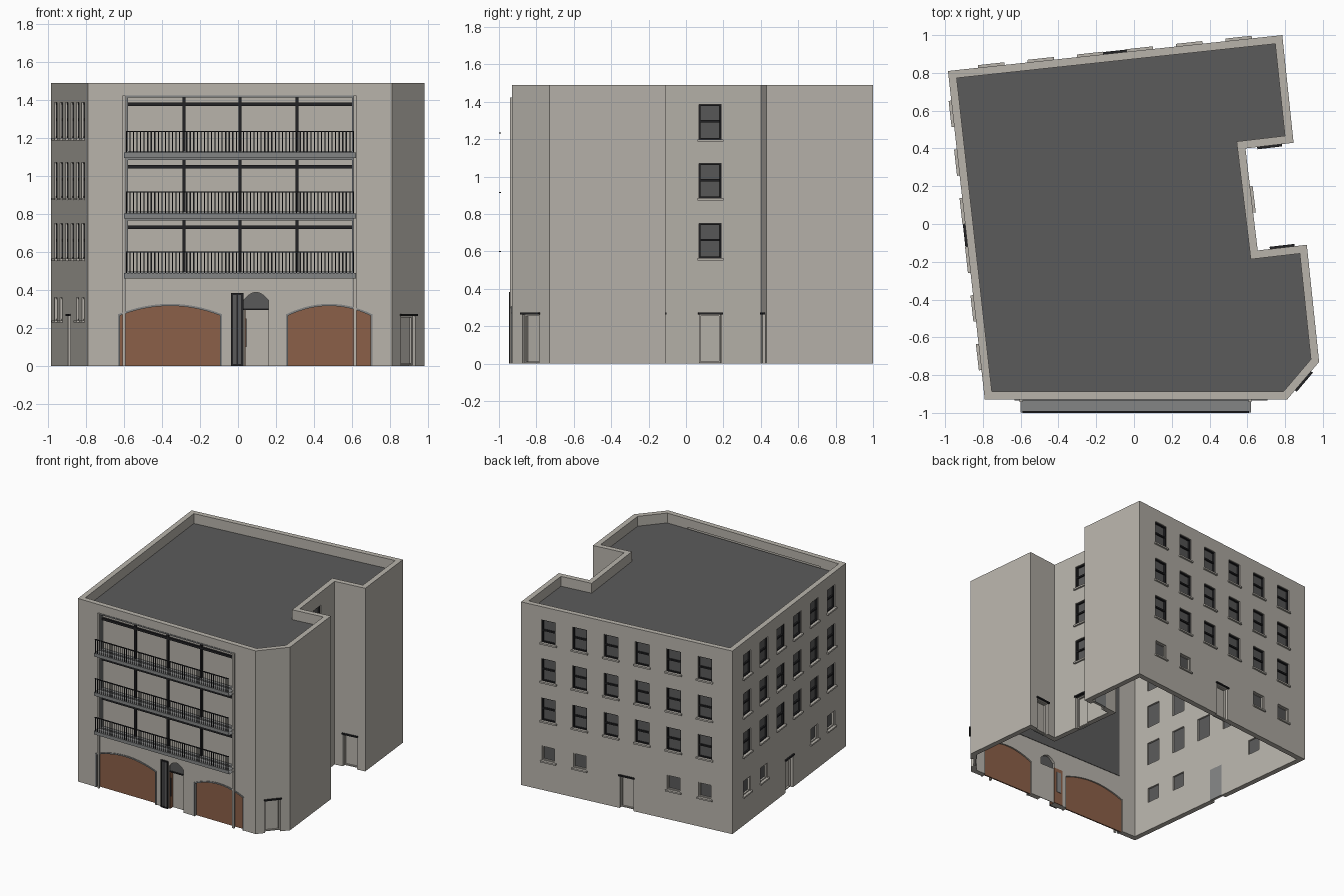
import bpy, bmesh
from mathutils import Matrix, Vector

cube = bpy.data.objects.get("Cube")
if cube:
    bpy.data.objects.remove(cube)


def material(name, r, g, b):
    m = bpy.data.materials.new(name)
    m.use_nodes = True
    m.diffuse_color = (r, g, b, 1)
    m.node_tree.nodes["Principled BSDF"].inputs["Base Color"].default_value = (r, g, b, 1)
    return m


STONE = material("stone", .48, .455, .41)
ROOF = material("roof_grey", .105, .105, .105)
GLASS = material("dark_glass", .1, .1, .1)
BLACK = material("black_metal", .016, .016, .018)
GREY = material("concrete_grey", .23, .235, .235)
BROWN = material("brown_wood", .26, .117, .065)

parts = {}


def part(name, mat):
    if name not in parts:
        parts[name] = (bmesh.new(), mat)
    return parts[name][0]


def prism(name, mat, loop, m, y0, y1):
    """Extrude an x-z outline between two depths."""
    bm = part(name, mat)
    a = [bm.verts.new(m @ Vector((x, y0, z))) for x, z in loop]
    b = [bm.verts.new(m @ Vector((x, y1, z))) for x, z in loop]
    bm.faces.new(a)
    bm.faces.new(b[::-1])
    for i in range(len(a)):
        j = (i + 1) % len(a)
        bm.faces.new((a[j], a[i], b[i], b[j]))


def box(name, mat, m, x0, x1, y0, y1, z0, z1):
    prism(name, mat, [(x0, z0), (x1, z0), (x1, z1), (x0, z1)], m, y0, y1)


def quad(name, mat, *corners):
    bm = part(name, mat)
    bm.faces.new([bm.verts.new(c) for c in corners])


def frame(name, mat, m, x0, x1, y0, y1, z0, z1, w):
    box(name, mat, m, x0, x0 + w, y0, y1, z0, z1)
    box(name, mat, m, x1 - w, x1, y0, y1, z0, z1)
    box(name, mat, m, x0 + w, x1 - w, y0, y1, z0, z0 + w)
    box(name, mat, m, x0 + w, x1 - w, y0, y1, z1 - w, z1)


# Footprint, counter-clockwise from the front corner
H, ROOF_Z, THICK = 1.49, 1.41, .042
plan = [Vector(p) for p in [(-.79, -.93), (.81, -.93), (.98, -.73), (.915, -.11), (.655, -.14),
                            (.59, .40), (.845, .43), (.785, 1.0), (-.985, .81)]]
N = len(plan)


def inward(i):
    d = (plan[(i + 1) % N] - plan[i % N]).normalized()
    return Vector((-d.y, d.x))


def inset(i):
    a, b = inward(i - 1), inward(i)
    return plan[i] + (a + b) * THICK / (1 + a.dot(b))


inner = [inset(i) for i in range(N)]


def on_wall(i, t):
    """Local frame on a wall: x along it, y into the building."""
    a, b = plan[i], plan[(i + 1) % N]
    d, n, o = (b - a).normalized(), inward(i), a.lerp(b, t)
    return Matrix(((d.x, n.x, 0, o.x), (d.y, n.y, 0, o.y), (0, 0, 1, 0), (0, 0, 0, 1)))


# Walls with parapet, open underneath
bm = part("walls", STONE)
rings = [[bm.verts.new((p.x, p.y, z)) for p in loop]
         for loop, z in ((plan, 0), (plan, H), (inner, H), (inner, 0))]
for k in range(4):
    lo, hi = rings[k], rings[(k + 1) % 4]
    for i in range(N):
        j = (i + 1) % N
        bm.faces.new((lo[i], lo[j], hi[j], hi[i]))
part("roof", ROOF).faces.new([parts["roof"][0].verts.new((p.x, p.y, ROOF_Z)) for p in inner])


def cut(m, x0, x1, z0, z1):
    box("cutter", STONE, m, x0, x1, -.1, .1, z0, z1)


def sash_window(i, t, z):
    m = on_wall(i, t)
    cut(m, -.06, .06, z, z + .185)
    box("window_glass", GLASS, m, -.06, .06, .022, .028, z, z + .185)
    frame("window_frames", BLACK, m, -.06, .06, .008, .022, z, z + .185, .008)
    box("window_frames", BLACK, m, -.052, .052, .01, .022, z + .09, z + .102)
    box("window_sills", STONE, m, -.07, .07, -.014, .01, z - .013, z)


def small_window(i, t):
    m = on_wall(i, t)
    cut(m, -.055, .055, .24, .36)
    box("window_glass", GLASS, m, -.055, .055, .022, .028, .24, .36)
    frame("small_window_frames", STONE, m, -.055, .055, .008, .022, .24, .36, .008)
    box("window_sills", STONE, m, -.065, .065, -.014, .01, .228, .24)


def side_door(i, t):
    m = on_wall(i, t)
    cut(m, -.058, .058, -.02, .262)
    box("side_doors", STONE, m, -.058, .058, .034, .04, .004, .262)
    box("side_door_backs", GREY, m, -.058, .058, .042, .046, 0, .262)
    frame("side_door_frames", STONE, m, -.058, .058, .02, .034, .004, .262, .008)
    box("door_lintels", BLACK, m, -.066, .066, -.012, .012, .262, .273)


# Side openings
LEVELS = (.565, .885, 1.2)
for wall in (7, 8):
    for k in range(6):
        for z in LEVELS:
            sash_window(wall, .13 + .148 * k, z)
        if k not in (2, 3):
            small_window(wall, .13 + .148 * k)
    side_door(wall, .5)
for z in LEVELS:
    sash_window(4, .5, z)
for wall in (1, 3, 4, 5):
    side_door(wall, .5)

# Front: glazed bays with balconies
F = Matrix.Translation((0, plan[0].y, 0))
X0, X1 = -.59, .61
for z, top in ((.488, .775), (.803, 1.095), (1.122, 1.422)):
    cut(F, X0, X1, z, top)
    box("bay_panels", STONE, F, X0, X1, .024, .03, z, top)
    frame("bay_frames", GREY, F, X0, X1, -.004, .024, z, top, .01)
    for x in (-.283, .01, .31):
        box("bay_mullions", BLACK, F, x - .008, x + .008, .008, .024, z, top - .01)
    box("bay_mullions", BLACK, F, X0 + .01, X1 - .01, .008, .024, top - .055, top - .037)
    # Balcony sheets, open at the ends
    a, b, f, lo = X0 - .01, X1 + .01, -.998, z - .027
    quad("balcony_slabs", GREY, (a, f, z), (b, f, z), (b, -.93, z), (a, -.93, z))
    quad("balcony_slabs", GREY, (a, f, lo), (b, f, lo), (b, f, z), (a, f, z))
    quad("balcony_slabs", GREY, (a, -.93, lo), (b, -.93, lo), (b, f, lo), (a, f, lo))
    # Railing
    rail = z + .115
    box("handrails", BLACK, F, X0, X1, -.07, -.06, rail - .005, rail)
    for k in range(65):
        x = X0 + .003 + (X1 - X0 - .006) * k / 64
        quad("railing_bars", BLACK, (x - .003, -.995, z), (x + .003, -.995, z),
             (x + .003, -.995, rail), (x - .003, -.995, rail))
box("bay_backing", GLASS, F, X0 - .01, X1, .043, .047, .465, 1.405)
for x in (-.607, .607):
    box("pilasters", STONE, F, x, x + .016, -.012, .002, 0, 1.422)


def arch(x0, x1, spring, crown, base=0):
    c, h = (x0 + x1) / 2, (x1 - x0) / 2
    curve = [k / 8 for k in range(8, -9, -1)]
    return [(x0, base), (x1, base)] + [(c + h * u, spring + (crown - spring) * (1 - u * u)) for u in curve]


def arch_frame(name, mat, x0, x1, spring, crown, w):
    outer = arch(x0, x1, spring, crown)[1:] + [(x0, 0)]
    core = arch(x0 + w, x1 - w, spring - w * .6, crown - w)[1:] + [(x0 + w, 0)]
    for k in range(len(outer) - 1):
        if outer[k] != outer[k + 1]:
            prism(name, mat, [outer[k], outer[k + 1], core[k + 1], core[k]], F, -.005, .026)


# Arched garage doors
for x0, x1 in ((-.632, -.083), (.253, .707)):
    prism("cutter", STONE, arch(x0, x1, .272, .327, -.02), F, -.1, .1)
    prism("garage_doors", BROWN, arch(x0, x1, .272, .327), F, .02, .03)
    arch_frame("garage_door_frames", GREY, x0, x1, .272, .327, .011)

# Main entrance: arched light, back panel and open leaves
prism("cutter", STONE, arch(.03, .16, .345, .387, -.02), F, -.1, .1)
prism("entrance_fanlight", GLASS, arch(.03, .16, .345, .387, .3), F, .015, .022)
box("entrance_transom", BLACK, F, .03, .16, .008, .022, .294, .303)
box("entrance_panel", STONE, F, .03, .16, .036, .04, 0, .294)
box("entrance_inner_leaf", BROWN, F, .033, .04, .002, .036, 0, .294)
box("entrance_handle", BLACK, F, .04, .046, .0, .008, .1, .25)
box("entrance_leaf", GLASS, F, -.035, .027, -.012, .0, 0, .382)
frame("entrance_leaf_frame", BLACK, F, -.036, .028, -.016, -.004, 0, .384, .011)
box("entrance_leaf_frame", BLACK, F, -.007, -.001, -.016, -.004, .011, .373)
box("entrance_leaf_back", BROWN, F, -.045, .035, .042, .048, 0, .3)
box("entrance_leaf_back_pane", GREY, F, -.025, .015, .048, .051, .1, .27)

# Turn every part into an object
objects = {}
for name, (bm, mat) in parts.items():
    if name not in ("roof", "balcony_slabs", "railing_bars"):
        bmesh.ops.recalc_face_normals(bm, faces=bm.faces)
    mesh = bpy.data.meshes.new(name)
    bm.to_mesh(mesh)
    bm.free()
    mesh.materials.append(mat)
    objects[name] = bpy.data.objects.new(name, mesh)
    bpy.context.collection.objects.link(objects[name])

# Cut the openings through the walls
walls, cutter = objects["walls"], objects["cutter"]
cutter.hide_render = True
mod = walls.modifiers.new("openings", "BOOLEAN")
mod.operation, mod.solver, mod.object = "DIFFERENCE", "EXACT", cutter
bpy.context.view_layer.objects.active = walls
bpy.ops.object.modifier_apply(modifier=mod.name)
bpy.data.objects.remove(cutter)
